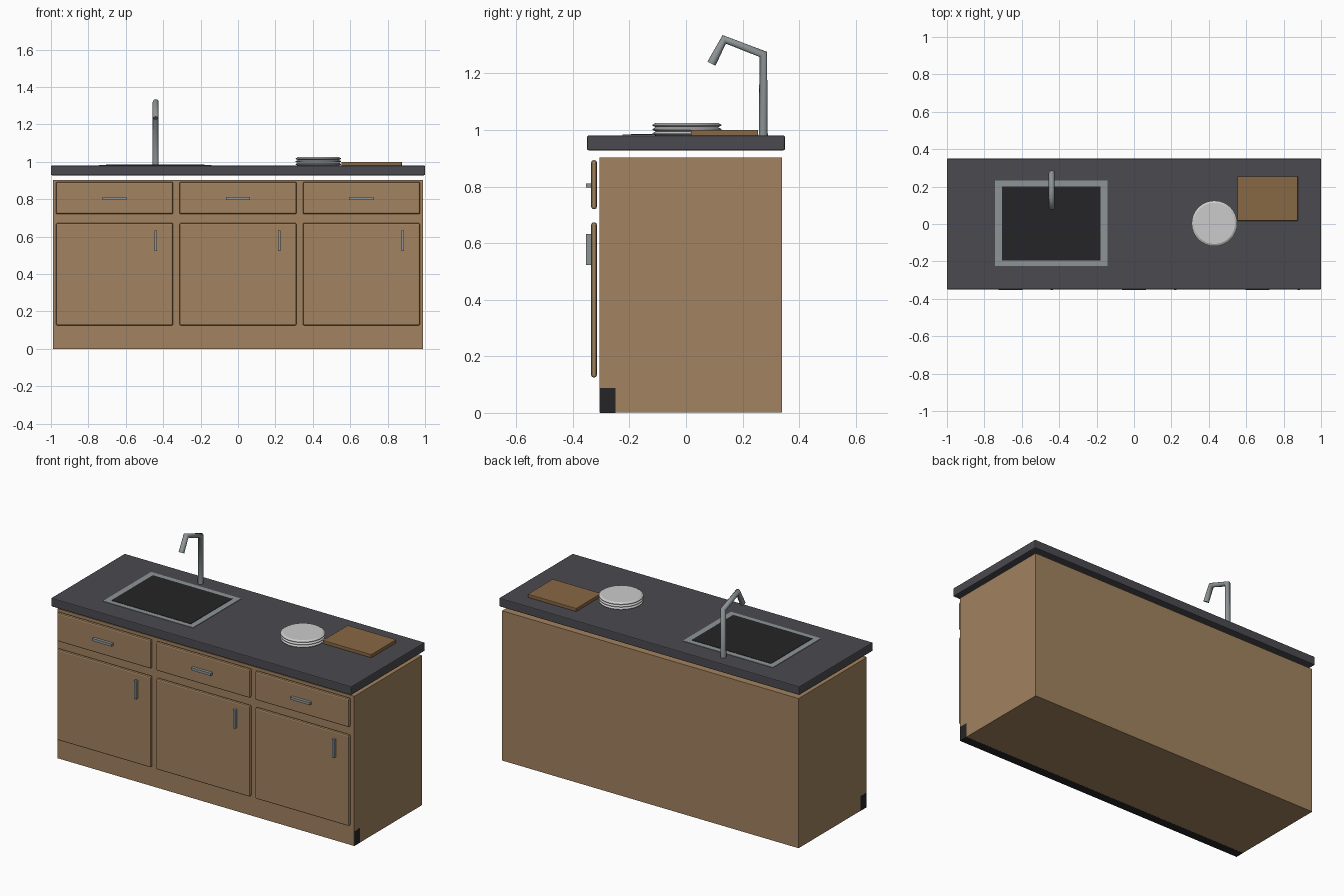
import bpy, bmesh, math

if "Cube" in bpy.data.objects:
    bpy.data.objects.remove(bpy.data.objects["Cube"])


def material(name, rgb):
    m = bpy.data.materials.new(name)
    m.diffuse_color = (*rgb, 1)
    m.use_nodes = True
    m.node_tree.nodes["Principled BSDF"].inputs["Base Color"].default_value = m.diffuse_color
    return m


WOOD = material("wood", (0.36, 0.225, 0.115))
STONE = material("dark_stone", (0.07, 0.068, 0.08))
STEEL = material("steel", (0.27, 0.30, 0.31))
BLACK = material("black", (0.018, 0.018, 0.02))
BOARD = material("board_wood", (0.25, 0.14, 0.06))
WHITE = material("ceramic", (0.75, 0.75, 0.72))


def box(name, x, y, z, mat, bevel=0):
    """Box from (min, max) ranges on each axis."""
    bm = bmesh.new()
    bmesh.ops.create_cube(bm, size=1)
    for v in bm.verts:
        v.co = [r[0] if c < 0 else r[1] for c, r in zip(v.co, (x, y, z))]
    me = bpy.data.meshes.new(name)
    bm.to_mesh(me)
    bm.free()
    ob = bpy.data.objects.new(name, me)
    bpy.context.collection.objects.link(ob)
    me.materials.append(mat)
    if bevel:
        b = ob.modifiers.new("bevel", 'BEVEL')
        b.width, b.segments = bevel, 2
    return ob


def lathe(name, profile, center, mat, n=32):
    """Closed solid of revolution from (radius, height) points."""
    verts = [(r * math.cos(2 * math.pi * i / n), r * math.sin(2 * math.pi * i / n), z)
             for r, z in profile for i in range(n)]
    faces = [(k * n + i, k * n + (i + 1) % n, (k + 1) * n + (i + 1) % n, (k + 1) * n + i)
             for k in range(len(profile) - 1) for i in range(n)]
    faces += [tuple(reversed(range(n))), tuple(range(len(verts) - n, len(verts)))]
    me = bpy.data.meshes.new(name)
    me.from_pydata(verts, [], faces)
    me.materials.append(mat)
    ob = bpy.data.objects.new(name, me)
    ob.location = center
    bpy.context.collection.objects.link(ob)
    bpy.context.view_layer.objects.active = ob
    ob.select_set(True)
    bpy.ops.object.shade_smooth_by_angle(angle=math.radians(25))
    ob.select_set(False)


# Cabinet body, toe kick and worktop
box("cabinet_body", (-0.988, 0.988), (-0.305, 0.34), (0.0005, 0.902), WOOD)
box("toe_kick", (-0.9885, 0.9885), (-0.304, -0.25), (0, 0.088), BLACK)
box("countertop", (-1, 1), (-0.35, 0.35), (0.928, 0.98), STONE, 0.005)

# Three bays, each with a drawer, a door and their handles
for i, cx in enumerate((-0.66, 0, 0.66), 1):
    span = (cx - 0.313, cx + 0.313)
    box(f"drawer_{i}", span, (-0.335, -0.315), (0.72, 0.893), WOOD, 0.008)
    box(f"door_{i}", span, (-0.335, -0.315), (0.125, 0.673), WOOD, 0.008)
    box(f"drawer_handle_{i}", (cx - 0.065, cx + 0.065), (-0.353, -0.333), (0.796, 0.811), STEEL)
    box(f"door_handle_{i}", (cx + 0.213, cx + 0.228), (-0.353, -0.333), (0.522, 0.632), STEEL)

# Sink
box("sink_rim", (-0.742, -0.142), (-0.225, 0.233), (0.97, 0.983), STEEL)
box("sink_basin", (-0.707, -0.178), (-0.195, 0.2), (0.97, 0.985), BLACK)

# Bent tap pipe
cu = bpy.data.curves.new("faucet", 'CURVE')
cu.dimensions = '3D'
cu.bevel_depth, cu.bevel_resolution, cu.use_fill_caps = 0.016, 4, True
path = [(0.273, 0.975), (0.273, 1.267), (0.135, 1.32), (0.09, 1.234)]
sp = cu.splines.new('POLY')
sp.points.add(len(path) - 1)
for p, (y, z) in zip(sp.points, path):
    p.co = (-0.44, y, z, 1)
cu.materials.append(STEEL)
bpy.context.collection.objects.link(bpy.data.objects.new("faucet", cu))

# Stack of plates and cutting board
for i in range(3):
    lathe(f"plate_{i + 1}", [(0.11, 0), (0.122, 0.005), (0.122, 0.008), (0.11, 0.0148)],
          (0.43, 0.003, 0.98 + 0.015 * i), WHITE)
box("cutting_board", (0.553, 0.876), (0.017, 0.255), (0.98, 1.0), BOARD, 0.002)
